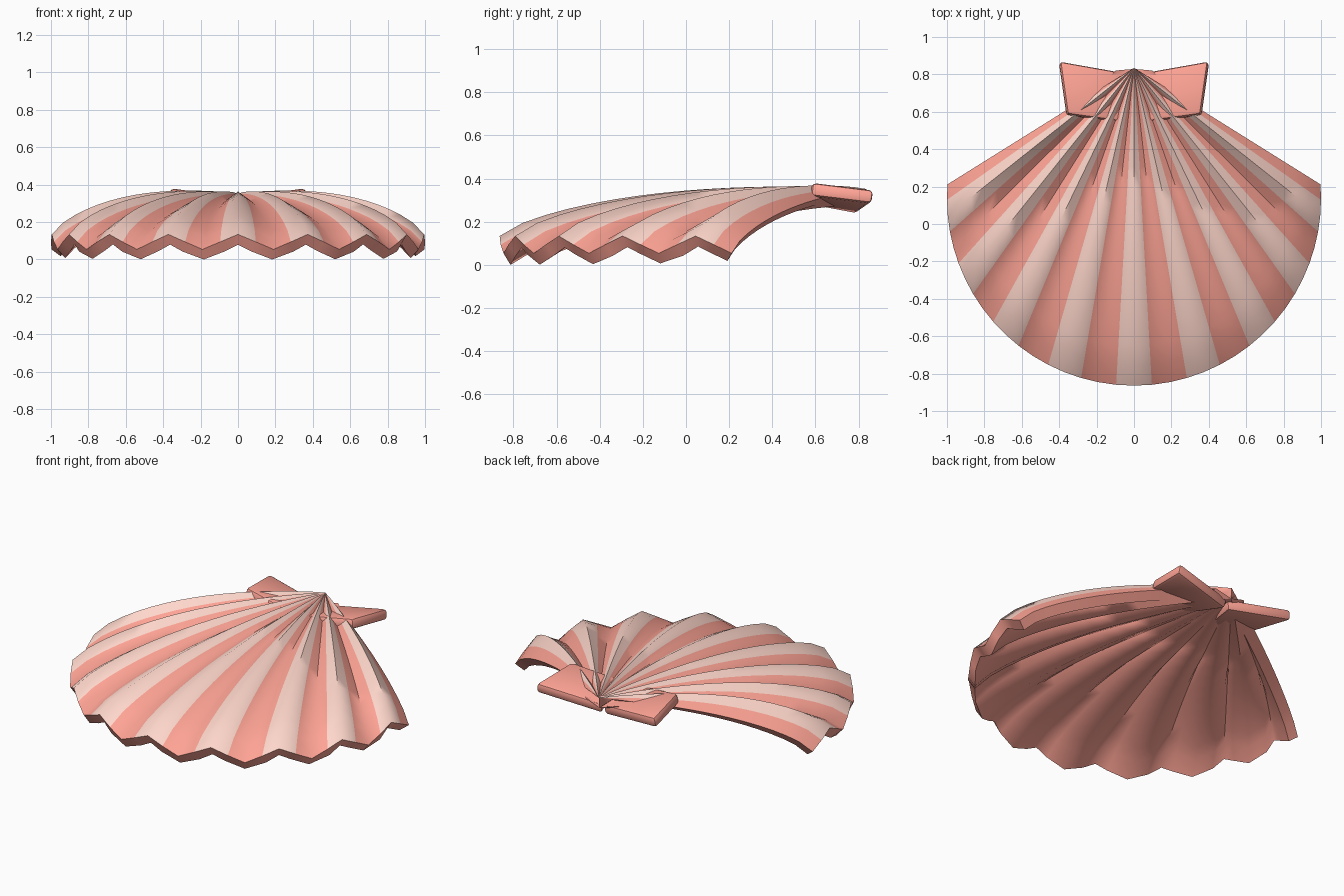
import bpy, bmesh, math
from mathutils import Vector

if "Cube" in bpy.data.objects:
    bpy.data.objects.remove(bpy.data.objects["Cube"])

def material(name, color):
    m = bpy.data.materials.new(name)
    m.diffuse_color = (*color, 1)
    m.use_nodes = True
    m.node_tree.nodes["Principled BSDF"].inputs["Base Color"].default_value = m.diffuse_color
    return m

pink = material("coral_pink", (1.0, 0.37, 0.30))
pale = material("pale_pink", (1.0, 0.68, 0.60))

APEX_Y, CENTRE_Y = 0.835, 0.136     # hinge point, centre of the unit rim circle
HALF = math.radians(58)             # half of the fan angle
COLS, ROWS = 36, 16                 # four columns per rib, nine ribs

def finish(bm, name, mats):
    bmesh.ops.recalc_face_normals(bm, faces=bm.faces)
    me = bpy.data.meshes.new(name)
    bm.to_mesh(me)
    bm.free()
    ob = bpy.data.objects.new(name, me)
    bpy.context.collection.objects.link(ob)
    for m in mats:
        me.materials.append(m)
    bpy.ops.object.select_all(action='DESELECT')
    bpy.context.view_layer.objects.active = ob
    ob.select_set(True)
    return ob

def shell_point(i, t):
    u = 2 * i / COLS - 1
    a = HALF * u
    d = APEX_Y - CENTRE_Y
    r = t * (d * math.cos(a) + math.sqrt(1 - (d * math.sin(a)) ** 2))
    wave = math.cos((i - COLS / 2) * math.pi / 2)
    # ribs stand out a little more towards the sides
    depth = 0.04 * t ** 0.6 * (1 + 2 * u * u * t * (1 - t))
    z = 0.10 + 0.258 * (1 - t ** 2.5) ** 0.75 + depth * wave
    return (r * math.sin(a), APEX_Y - r * math.cos(a), z)

# Ribbed fan shell, striped by column
bm = bmesh.new()
apex = bm.verts.new(shell_point(COLS // 2, 0))
rows = [[bm.verts.new(shell_point(i, j / ROWS)) for i in range(COLS + 1)]
        for j in range(1, ROWS + 1)]
for i in range(COLS):
    stripe = 1 if (i - COLS // 2) % 4 in (0, 3) else 0
    bm.faces.new((apex, rows[0][i], rows[0][i + 1])).material_index = stripe
    for a, b in zip(rows, rows[1:]):
        bm.faces.new((a[i], b[i], b[i + 1], a[i + 1])).material_index = stripe
shell = finish(bm, "shell_fan", (pink, pale))
if sum(p.normal.z for p in shell.data.polygons) < 0:
    shell.data.flip_normals()
sol = shell.modifiers.new("thickness", 'SOLIDIFY')
sol.thickness = 0.063
sol.offset = -1
sol.material_offset = -1            # plain pink inside and rim
sol.material_offset_rim = -1
bpy.ops.object.modifier_apply(modifier=sol.name)
bpy.ops.object.shade_smooth_by_angle(angle=math.radians(64))
low = min(v.co.z for v in shell.data.vertices)
for v in shell.data.vertices:
    v.co.z -= low

# Hinge ears: tilted bevelled slabs, mirrored
def ear(side, name):
    top = [(0.0, 0.80, 0.298), (0.08, 0.55, 0.345), (0.355, 0.588, 0.382), (0.395, 0.87, 0.347)]
    top = [Vector((x * side, y, z)) for x, y, z in top]
    n = (top[2] - top[0]).cross(top[3] - top[1]).normalized()
    if n.z < 0:
        n = -n
    bm = bmesh.new()
    upper = [bm.verts.new(p) for p in top]
    lower = [bm.verts.new(p - n * 0.062) for p in top]
    bm.faces.new(upper)
    bm.faces.new(lower[::-1])
    for k in range(4):
        m = (k + 1) % 4
        bm.faces.new((upper[k], lower[k], lower[m], upper[m]))
    ob = finish(bm, name, (pink,))
    bev = ob.modifiers.new("bevel", 'BEVEL')
    bev.width = 0.018
    bev.segments = 2
    bpy.ops.object.modifier_apply(modifier=bev.name)
    bpy.ops.object.shade_smooth_by_angle(angle=math.radians(30))

ear(1, "hinge_ear_right")
ear(-1, "hinge_ear_left")
